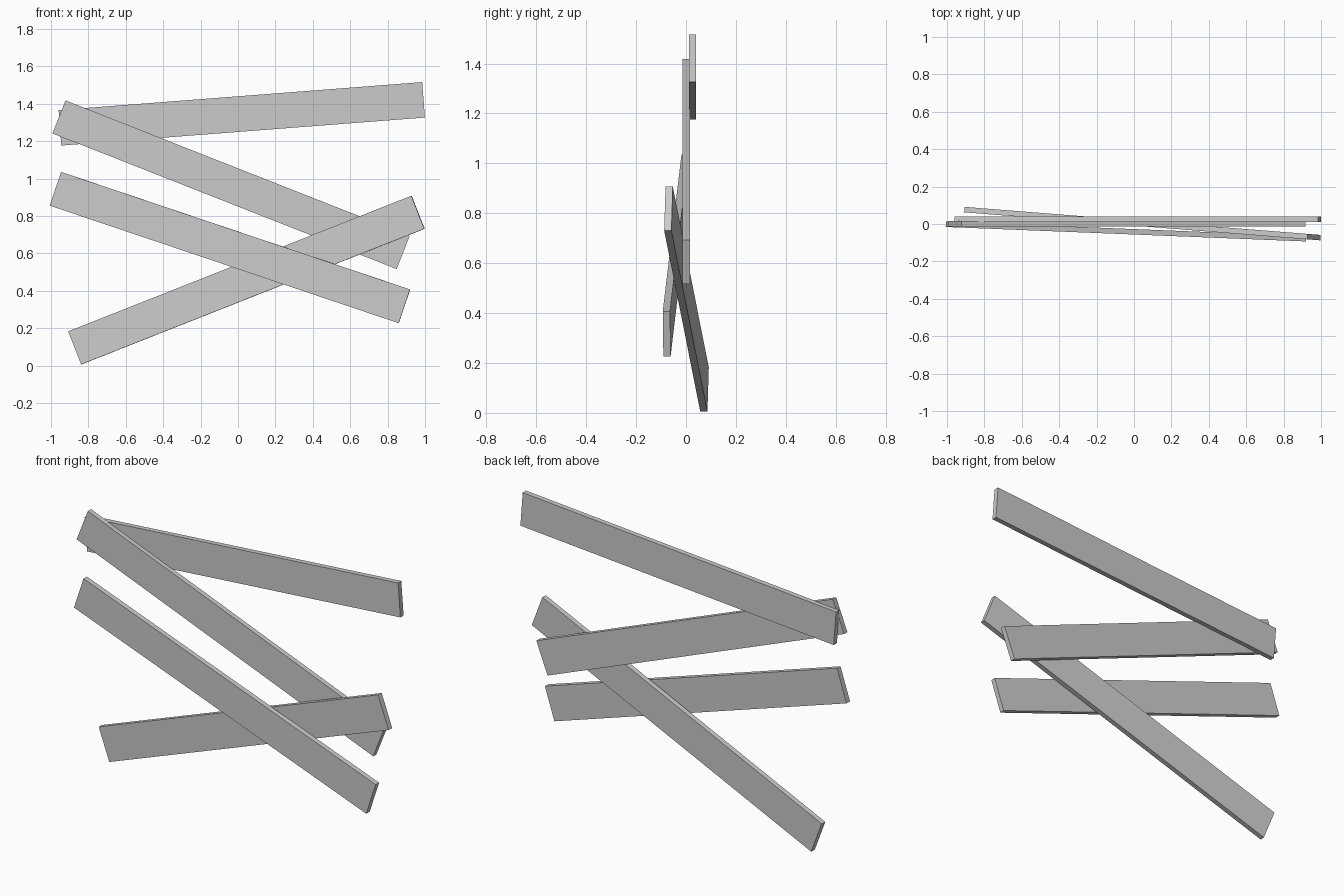
import bpy
from math import radians
from mathutils import Matrix

cube = bpy.data.objects.get("Cube")
if cube:
    bpy.data.objects.remove(cube, do_unlink=True)

# One plain grey for every plank
grey = bpy.data.materials.new("plain grey")
grey.use_nodes = True
colour = (0.6, 0.6, 0.6, 1)
grey.diffuse_color = colour
grey.node_tree.nodes["Principled BSDF"].inputs["Base Color"].default_value = colour

WIDTH, THICKNESS = 0.19, 0.029


def plank(name, centre, length, slope, yaw=0):
    """Flat board whose +x end rises by slope, then turned about z by yaw."""
    bpy.ops.mesh.primitive_cube_add(size=1)
    board = bpy.context.object
    board.name = name
    board.data.transform(Matrix.Diagonal((length, THICKNESS, WIDTH, 1)))
    board.rotation_euler = (0, radians(-slope), radians(yaw))
    board.location = centre
    board.data.materials.append(grey)


# Top plank, two falling planks, and the rising plank crossing them
plank("top_plank", (0.02, 0.026, 1.346), 1.95, 4.4)
plank("upper_falling_plank", (-0.037, 0.001, 0.967), 1.978, -21.5)
plank("lower_falling_plank", (-0.043, -0.04, 0.631), 1.97, -18.6, -2.3)
plank("rising_plank", (0.045, 0.002, 0.457), 1.978, 21.5, -4.5)
